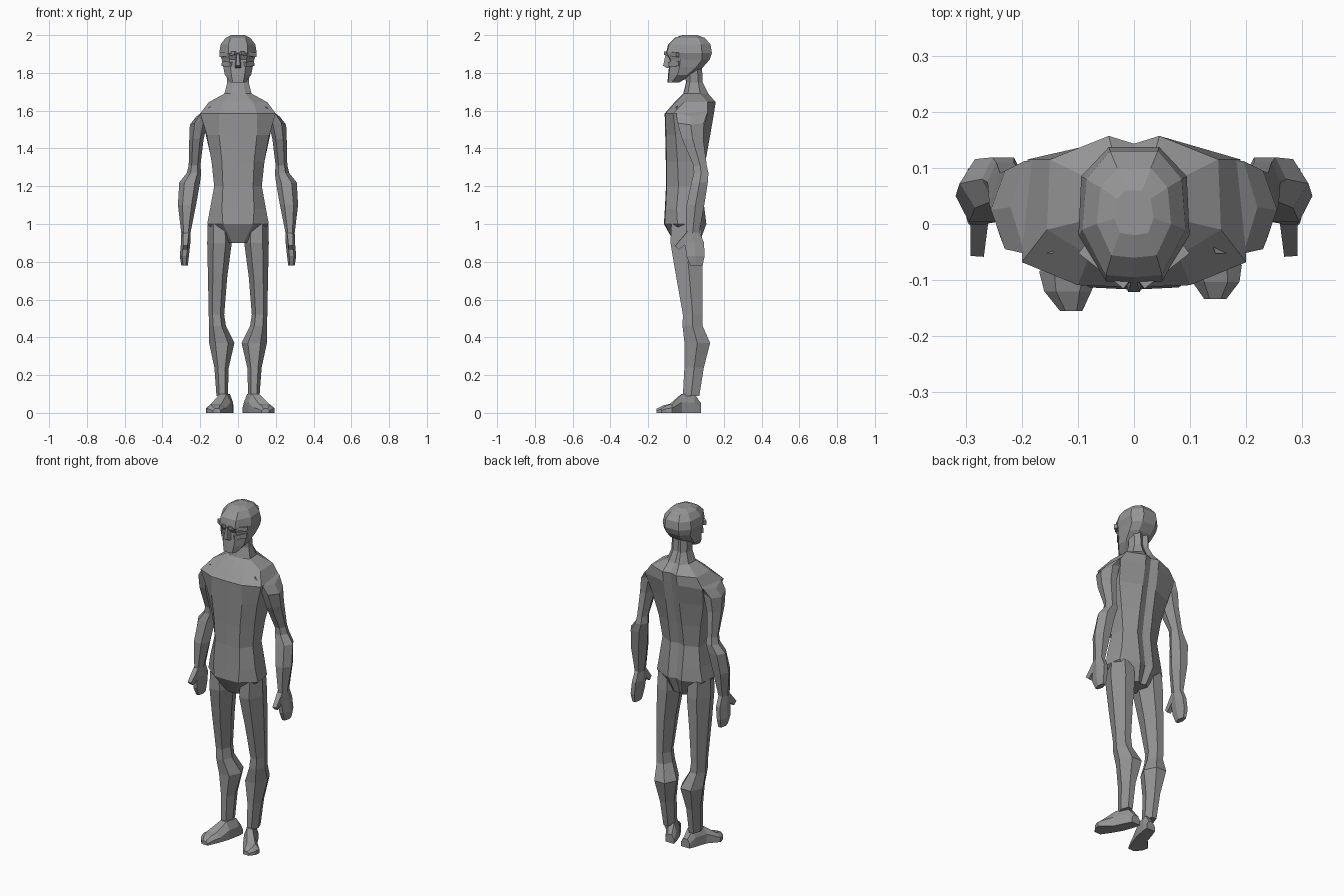
import bpy, bmesh, math
from mathutils import Vector

grey = bpy.data.materials.new("stone_grey")
grey.diffuse_color = (0.3, 0.3, 0.3, 1)


def loft(name, rings):
    """Skin a list of equal-length point rings and cap both ends."""
    bm = bmesh.new()
    rows = [[bm.verts.new(p) for p in ring] for ring in rings]
    n = len(rows[0])
    for a, b in zip(rows, rows[1:]):
        for i in range(n):
            j = (i + 1) % n
            bm.faces.new((a[i], a[j], b[j], b[i]))
    bm.faces.new(rows[0])
    bm.faces.new(rows[-1])
    bmesh.ops.recalc_face_normals(bm, faces=bm.faces)
    mesh = bpy.data.meshes.new(name)
    bm.to_mesh(mesh)
    bm.free()
    mesh.materials.append(grey)
    obj = bpy.data.objects.new(name, mesh)
    bpy.context.collection.objects.link(obj)
    return obj


def body_ring(z, yf, wf, w1, y1, w2, y2, yb, groove=0.0):
    """Symmetric section: front plane, front flank, back flank, spine groove."""
    half = [(wf, yf + 0.004), (w1, y1), (w2, y2), (min(0.045, w2 * 0.5), yb)]
    pts = [(0, yf)] + half + [(0, yb - groove)] + [(-x, y) for x, y in reversed(half)]
    return [(x, y, z) for x, y in pts]


def limb_ring(s, z, cx, cy, rx, ry, tilt=0.0):
    """Six-sided section on side s, optionally sloping outward."""
    ring = []
    for i in range(6):
        a = i * math.pi / 3
        dx = rx * math.cos(a)
        ring.append((s * (cx + dx), cy + ry * 1.12 * math.sin(a), z + tilt * dx))
    return ring


def bar(name, a, b, w1, h1, w2, h2):
    """Tapered four-sided bar between two points."""
    a, b = Vector(a), Vector(b)
    d = (b - a).normalized()
    side = d.cross(Vector((0, 0, 1))).normalized()
    up = side.cross(d)
    return loft(name, [[p + side * w * i + up * h * j
                        for i, j in ((-1, -1), (1, -1), (1, 1), (-1, 1))]
                       for p, w, h in ((a, w1, h1), (b, w2, h2))])


# Torso and neck: z, front y, front width, flank x/y, back flank x/y, back y
torso = [
    (0.90, -.060, .030, .050, -.030, .050, .050, .070),
    (1.00, -.117, .080, .163, -.045, .150, .060, .108),
    (1.08, -.112, .085, .148, -.050, .135, .060, .098),
    (1.20, -.106, .080, .126, -.040, .120, .050, .083),
    (1.33, -.107, .085, .140, -.045, .138, .060, .103),
    (1.47, -.110, .100, .165, -.055, .170, .080, .128),
    (1.585, -.113, .100, .200, -.068, .190, .115, .148),
    (1.645, -.060, .080, .155, -.010, .150, .115, .157),
    (1.69, -.015, .040, .072, .010, .070, .075, .118),
    (1.75, .000, .030, .057, .020, .050, .065, .088),
    (1.83, -.010, .030, .057, .020, .050, .060, .085),
]
loft("torso", [body_ring(*r, groove=0.014) for r in torso])

# Head with a narrow chin, recessed eye band and rounded skull
head = [
    (1.75, -.098, .028, .040, -.075, .030, -.045, -.035),
    (1.79, -.095, .035, .070, -.045, .065, .010, .035),
    (1.83, -.090, .040, .078, -.035, .078, .055, .090),
    (1.87, -.086, .045, .086, -.030, .086, .085, .125),
    (1.905, -.106, .050, .099, -.020, .094, .085, .137),
    (1.95, -.095, .050, .092, -.010, .085, .080, .130),
    (1.985, -.060, .040, .066, .000, .060, .065, .100),
    (2.00, -.020, .025, .035, .010, .030, .045, .060),
]
loft("head", [body_ring(*r) for r in head])

# Nose wedge
loft("nose", [[(-w, -.08, z), (w, -.08, z), (w * .6, y, z), (-w * .6, y, z)]
              for z, w, y in ((1.825, .018, -.10), (1.838, .018, -.121), (1.90, .010, -.108))])

arm = [
    (1.605, .170, .030, .050, .085, -.7),
    (1.545, .205, .025, .050, .072, -.4),
    (1.45, .220, .035, .038, .058),
    (1.31, .230, .075, .031, .036),
    (1.27, .233, .080, .038, .040),
    (1.22, .256, .072, .055, .045),
    (1.10, .270, .050, .048, .048),
    (0.95, .276, .035, .024, .036),
]
hand = [
    (0.96, .276, .035, .024, .036),
    (0.90, .277, .045, .025, .052),
    (0.83, .284, .050, .024, .050),
    (0.78, .283, .055, .017, .034),
]
leg = [
    (1.00, .100, .000, .060, .080),
    (0.90, .098, .002, .065, .087),
    (0.72, .108, .018, .051, .072),
    (0.52, .114, .035, .041, .053),
    (0.46, .109, .035, .045, .055),
    (0.37, .086, .060, .067, .070),
    (0.24, .087, .043, .038, .053),
    (0.09, .084, .027, .030, .045),
]
# Foot sections: y, centre x, half width, height
foot = [
    (.080, .052, .028, .050),
    (.045, .060, .034, .100),
    (-.025, .078, .038, .100),
    (-.085, .115, .054, .048),
    (-.120, .118, .042, .040),
    (-.155, .112, .020, .022),
]


def foot_ring(s, y, cx, w, h, splay, reach):
    x = cx + splay * (0.08 - y)
    yy = y * reach if y < 0 else y
    return [(s * (x + i * w), yy, h * j)
            for i, j in ((-1, 0), (1, 0), (1, .55), (.5, 1), (-.5, 1), (-1, .55))]


for s, label in ((-1, "right"), (1, "left")):
    loft(label + "_arm", [limb_ring(s, *r) for r in arm])
    loft(label + "_hand", [limb_ring(s, *r) for r in hand])
    bar(label + "_thumb", (s * .274, .025, .945), (s * .279, -.048, .875), .016, .024, .012, .014)
    loft(label + "_leg", [limb_ring(s, *r) for r in leg])
    # One foot turns out further than the other
    splay, reach = (0.0, 1.0) if s < 0 else (0.14, 0.86)
    loft(label + "_foot", [foot_ring(s, *r, splay, reach) for r in foot])
    # Brow ridge and cheekbone framing the eye
    bar(label + "_brow", (s * .012, -.108, 1.905), (s * .092, -.045, 1.895), .010, .009, .010, .012)
    bar(label + "_cheekbone", (s * .035, -.088, 1.845), (s * .080, -.035, 1.85), .009, .012, .008, .014)
